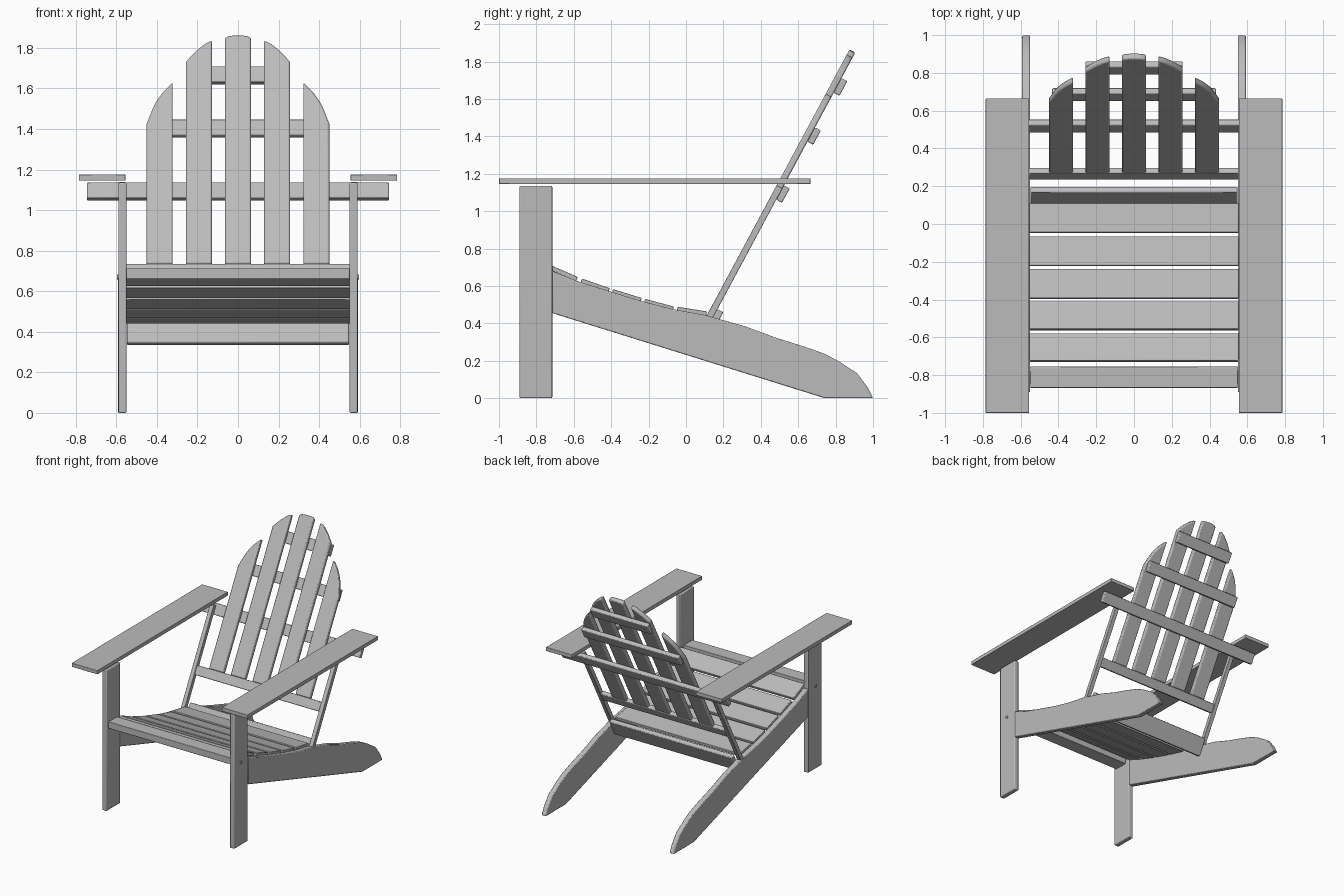
import bpy
import bmesh
from mathutils import Vector

cube = bpy.data.objects.get("Cube")
if cube:
    bpy.data.objects.remove(cube, do_unlink=True)

paint = bpy.data.materials.new("grey_paint")
paint.use_nodes = True
GREY = (0.5, 0.5, 0.5, 1)
paint.diffuse_color = GREY
paint.node_tree.nodes["Principled BSDF"].inputs["Base Color"].default_value = GREY


def board(name, outline, step, bevel=0.006):
    """Extrude a planar outline by a vector and soften its edges."""
    bm = bmesh.new()
    face = bm.faces.new([bm.verts.new(p) for p in outline])
    extruded = bmesh.ops.extrude_face_region(bm, geom=[face])["geom"]
    bmesh.ops.translate(bm, vec=Vector(step),
                        verts=[v for v in extruded if isinstance(v, bmesh.types.BMVert)])
    bmesh.ops.recalc_face_normals(bm, faces=bm.faces)
    mesh = bpy.data.meshes.new(name)
    bm.to_mesh(mesh)
    bm.free()
    mesh.materials.append(paint)
    ob = bpy.data.objects.new(name, mesh)
    bpy.context.collection.objects.link(ob)
    if bevel:
        mod = ob.modifiers.new("rounded_edges", "BEVEL")
        mod.width = bevel
        mod.segments = 2
        mod.limit_method = "ANGLE"
    bpy.ops.object.select_all(action="DESELECT")
    ob.select_set(True)
    bpy.context.view_layer.objects.active = ob
    bpy.ops.object.shade_smooth_by_angle()
    return ob


def side_board(name, profile, x0, x1, bevel=0.006):
    """Board with a (y, z) profile running from x0 to x1."""
    return board(name, [(x0, y, z) for y, z in profile], (x1 - x0, 0, 0), bevel)


def rect(y0, y1, z0, z1):
    return [(y0, z0), (y1, z0), (y1, z1), (y0, z1)]


# Plane of the reclined back
UP = Vector((0, 0.473, 0.881))
REAR = Vector((0, 0.881, -0.473))
THICK = 0.035


def back_point(x, z, depth=0):
    """Point on the back's front plane at height z, pushed rearward by depth."""
    y = 0.096 + (z - 0.415) * UP.y / UP.z
    return Vector((x, y, z)) + REAR * depth


def back_rail(name, half, z0, z1, depth):
    """Crosswise rail lying in or behind the back plane."""
    corners = [(-half, z0), (half, z0), (half, z1), (-half, z1)]
    board(name, [back_point(x, z, depth) for x, z in corners], REAR * THICK)


# Curved rear legs that carry the seat
top_edge = [(-0.715, 0.68), (-0.58, 0.626), (-0.41, 0.572), (-0.24, 0.52),
            (-0.07, 0.476), (0.1, 0.445), (0.315, 0.385), (0.476, 0.325),
            (0.636, 0.275), (0.74, 0.238), (0.813, 0.2), (0.914, 0.134),
            (0.97, 0.06), (1.0, 0)]
bottom_edge = [(0.743, 0), (-0.715, 0.455)]

for side, s in (("left", 1), ("right", -1)):
    side_board(side + "_rear_leg", top_edge + bottom_edge, s * 0.55, s * 0.592)
    side_board(side + "_front_leg", rect(-0.89, -0.715, 0, 1.135), s * 0.55, s * 0.59)
    side_board(side + "_armrest", rect(-1, 0.665, 1.145, 1.176), s * 0.555, s * 0.785, 0.003)
    # Thin upright between rear leg and armrest
    foot = [back_point(s * 0.555, 0.42), back_point(s * 0.59, 0.42)]
    head = [back_point(s * 0.59, 1.14), back_point(s * 0.555, 1.14)]
    board(side + "_back_upright", foot + head, REAR * THICK, 0.004)
    # Bolt head on the outer face of the front leg
    bpy.ops.mesh.primitive_cylinder_add(vertices=16, radius=0.012, depth=0.05,
                                        location=(s * 0.572, -0.807, 0.67),
                                        rotation=(0, 1.5708, 0))
    bolt = bpy.context.object
    bolt.name = side + "_bolt"
    bolt.data.materials.append(paint)
    bpy.ops.object.shade_smooth_by_angle()

# Seat: front board, then five slats following the curve
side_board("seat_front_board", rect(-0.867, -0.755, 0.66, 0.714), -0.55, 0.55, 0.004)
slats = [((-0.722, 0.711), (-0.578, 0.648)), ((-0.556, 0.64), (-0.408, 0.588)),
         ((-0.39, 0.583), (-0.237, 0.536)), ((-0.218, 0.531), (-0.065, 0.49)),
         ((-0.045, 0.489), (0.112, 0.464))]
for i, (front, rear) in enumerate(slats):
    a, b = Vector(front), Vector(rear)
    run = (b - a).normalized()
    down = Vector((run.y, -run.x)) * 0.025
    side_board("seat_slat_%d" % (i + 1), [a, b, b + down, a + down], -0.553, 0.553, 0.004)

# Rails of the back
back_rail("seat_rear_rail", 0.547, 0.365, 0.493, THICK)
back_rail("back_bottom_rail", 0.555, 0.672, 0.737, 0)
back_rail("back_arm_rail", 0.745, 1.078, 1.155, THICK)
back_rail("back_middle_rail", 0.433, 1.388, 1.465, THICK)
back_rail("back_top_rail", 0.257, 1.65, 1.728, THICK)

# Fan of five back slats under a rounded top line
crown = [(0, 1.865), (0.045, 1.862), (0.065, 1.852), (0.129, 1.84), (0.165, 1.822),
         (0.21, 1.785), (0.257, 1.735), (0.322, 1.632), (0.37, 1.585),
         (0.41, 1.53), (0.45, 1.43)]


def crown_height(x):
    x = abs(x)
    for (x0, z0), (x1, z1) in zip(crown, crown[1:]):
        if x <= x1:
            return z0 + (z1 - z0) * (x - x0) / (x1 - x0)
    return crown[-1][1]


HALF, STEPS = 0.064, 8
for i in range(-2, 3):
    cx = i * 0.193
    xs = [cx + HALF * (1 - 2 * k / STEPS) for k in range(STEPS + 1)]
    outline = [back_point(cx - HALF, 0.737), back_point(cx + HALF, 0.737)]
    outline += [back_point(x, crown_height(x)) for x in xs]
    board("back_slat_%d" % (i + 3), outline, REAR * THICK, 0.008)
